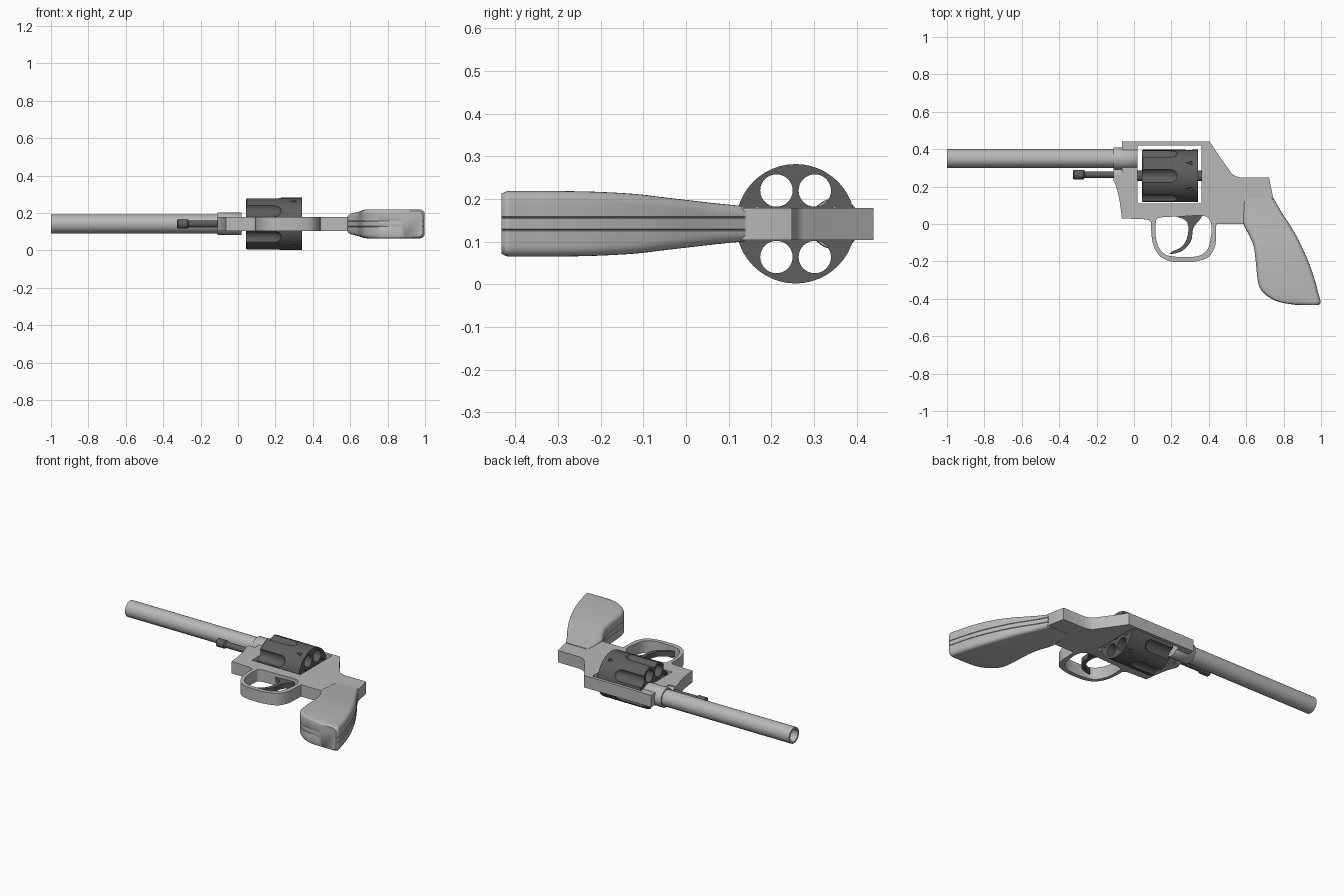
import bpy, bmesh, math
from mathutils import Vector

if "Cube" in bpy.data.objects:
    bpy.data.objects.remove(bpy.data.objects["Cube"])

ZC = 0.142          # mid plane of the model
BARREL_Y = 0.35
DRUM_Y = 0.257
ROD_Y = 0.264


def material(name, v):
    m = bpy.data.materials.new(name)
    m.diffuse_color = (v, v, v, 1)
    m.use_nodes = True
    m.node_tree.nodes["Principled BSDF"].inputs["Base Color"].default_value = m.diffuse_color
    return m


LIGHT = material("light_steel", 0.48)
DARK = material("dark_steel", 0.11)


def finish(obj, mat, angle=35):
    obj.data.materials.clear()
    obj.data.materials.append(mat)
    bpy.ops.object.select_all(action='DESELECT')
    obj.select_set(True)
    bpy.context.view_layer.objects.active = obj
    bpy.ops.object.shade_smooth_by_angle(angle=math.radians(angle))


def to_object(name, bm):
    bmesh.ops.remove_doubles(bm, verts=bm.verts, dist=1e-5)
    bmesh.ops.recalc_face_normals(bm, faces=bm.faces)
    me = bpy.data.meshes.new(name)
    bm.to_mesh(me)
    bm.free()
    obj = bpy.data.objects.new(name, me)
    bpy.context.collection.objects.link(obj)
    return obj


def add_lathe(bm, profile, y, z=ZC, n=48, closed=False):
    """Turn (x, radius) points about an axis parallel to x."""
    rings = []
    for x, r in profile:
        if r < 1e-6:
            rings.append([bm.verts.new((x, y, z))] * n)
        else:
            rings.append([bm.verts.new((x, y + r * math.cos(2 * math.pi * i / n),
                                        z + r * math.sin(2 * math.pi * i / n))) for i in range(n)])
    pairs = list(zip(rings, rings[1:]))
    if closed:
        pairs.append((rings[-1], rings[0]))
    for a, b in pairs:
        for i in range(n):
            j = (i + 1) % n
            vs = list(dict.fromkeys([a[i], a[j], b[j], b[i]]))
            if len(vs) > 2:
                bm.faces.new(vs)


def lathe(name, profile, y, mat, closed=False):
    bm = bmesh.new()
    add_lathe(bm, profile, y, closed=closed)
    obj = to_object(name, bm)
    finish(obj, mat)
    return obj


def catmull(pts, steps=6, closed=False):
    pts = [Vector(p) for p in pts]
    n, out = len(pts), []
    for i in range(n if closed else n - 1):
        pick = (lambda k: pts[k % n]) if closed else (lambda k: pts[max(0, min(n - 1, k))])
        a, b, c, d = (pick(i + k) for k in (-1, 0, 1, 2))
        for s in range(steps):
            t = s / steps
            out.append(0.5 * (2 * b + (c - a) * t + (2 * a - 5 * b + 4 * c - d) * t * t
                              + (3 * b - a - 3 * c + d) * t ** 3))
    if not closed:
        out.append(pts[-1])
    return out


def plate(name, loops, half, mat):
    """Flat outline with holes, extruded both ways from the mid plane."""
    cu = bpy.data.curves.new(name, 'CURVE')
    cu.dimensions = '2D'
    cu.fill_mode = 'BOTH'
    cu.extrude = half
    for loop in loops:
        sp = cu.splines.new('POLY')
        sp.points.add(len(loop) - 1)
        for p, q in zip(sp.points, loop):
            p.co = (q[0], q[1], 0, 1)
        sp.use_cyclic_u = True
    tmp = bpy.data.objects.new(name + "_curve", cu)
    bpy.context.collection.objects.link(tmp)
    bpy.context.view_layer.update()
    me = bpy.data.meshes.new_from_object(tmp.evaluated_get(bpy.context.evaluated_depsgraph_get()))
    bpy.data.objects.remove(tmp)
    bm = bmesh.new()
    bm.from_mesh(me)
    bmesh.ops.translate(bm, verts=bm.verts, vec=(0, 0, ZC))
    obj = to_object(name, bm)
    finish(obj, mat)
    return obj


# frame with trigger guard, drum window and guard opening
guard = catmull([(.44, 0), (.438, -.06), (.433, -.12), (.40, -.175), (.33, -.2), (.26, -.204),
                 (.19, -.198), (.135, -.168), (.103, -.11), (.093, -.05), (.092, .01)])
back = catmull([(.405, .44), (.455, .365), (.505, .295), (.53, .263), (.57, .248)], 5)
front = catmull([(-.065, .03), (-.075, .11), (-.092, .19), (-.11, .235)], 5)
outline = (back + [(.722, .248), (.745, .135), (.73, .08), (.63, 0)]
           + guard + [(.08, .02), (.06, .025)] + front
           + [(-.11, .262), (-.065, .262), (-.065, .44)])
window = [(.02, .11), (.36, .11), (.36, .42), (.02, .42)]
opening = catmull([(.135, .033), (.116, 0), (.118, -.08), (.15, -.15), (.21, -.174), (.33, -.174),
                   (.39, -.14), (.41, -.075), (.413, 0), (.375, .043), (.25, .04)], closed=True)
plate("frame", [outline, window, opening], 0.0375, LIGHT)

# trigger
plate("trigger", [catmull([(.215, .05), (.28, .015), (.289, -.05), (.262, -.115), (.195, -.153),
                           (.205, -.16), (.26, -.142), (.305, -.09), (.318, -.02), (.36, .05)],
                          closed=True)], 0.016, DARK)

# barrel, collar and the lug that carries the rod
lathe("barrel", [(-1, .05), (.02, .05), (.02, .038), (-1, .038)], BARREL_Y, LIGHT, True)
lathe("barrel_collar", [(-.11, .045), (-.11, .058), (-.107, .06), (.017, .06), (.02, .058), (.02, .045)],
      BARREL_Y, LIGHT, True)
lathe("rod_lug", [(-.11, 0), (-.11, .031), (.02, .031), (.02, 0)], ROD_Y, LIGHT)
lathe("ejector_rod", [(-.325, 0), (-.325, .022), (-.322, .025), (-.27, .025), (-.262, .018),
                      (-.1, .018), (-.1, 0)], ROD_Y, DARK)

# drum with chambers, flutes and stop notches
drum = lathe("drum", [(.043, 0), (.043, .136), (.047, .14), (.342, .14), (.342, 0)], DRUM_Y, DARK)
cut = bmesh.new()
flute = [(0, 0), (0, .04)] + [(.19 + .045 * math.sin(a * math.pi / 12), .04 * math.cos(a * math.pi / 12))
                              for a in range(7)]
for k in range(6):
    a, b = math.radians(60 * k), math.radians(60 * k + 30)
    at = lambda r, t: (DRUM_Y + r * math.cos(t), ZC + r * math.sin(t))
    add_lathe(cut, [(0, 0), (0, .038), (.4, .038), (.4, 0)], *at(.09, a), n=32)
    add_lathe(cut, flute, *at(.155, b), n=32)
    add_lathe(cut, [(.275, 0), (.31, .011), (.31, 0)], *at(.14, a), n=12)
cutter = to_object("drum_cutter", cut)
cutter.hide_render = True
mod = drum.modifiers.new("cuts", 'BOOLEAN')
mod.operation = 'DIFFERENCE'
mod.solver = 'EXACT'
mod.object = cutter
bpy.context.view_layer.objects.active = drum
bpy.ops.object.modifier_apply(modifier=mod.name)
bpy.data.objects.remove(cutter)
finish(drum, DARK)
lathe("drum_pin", [(.01, 0), (.01, .028), (.365, .028), (.365, 0)], DRUM_Y, DARK)

# grip: rounded sections (y, front x, back x, half thickness) with two seams
rows = catmull([(.14, .583, .745, .041), (.07, .583, .785, .048), (0, .586, .83, .056),
                (-.06, .615, .866, .063), (-.12, .64, .896, .070), (-.21, .652, .936, .075),
                (-.31, .663, .970, .077), (-.36, .685, .983, .077), (-.40, .735, .994, .077),
                (-.42, .79, .998, .076), (-.433, .87, .988, .070)], 4)


def section(xf, xb, h):
    r = min(.024, h * .5)
    pts = []
    for side, x in ((1, xb), (-1, xf)):
        for sz in (-1, 1):
            z0 = sz * side
            arc = [(x - side * r + side * r * math.cos(t), z0 * (h - r + r * math.sin(t)))
                   for t in (i * math.pi / 10 for i in range(6))]
            pts += arc[::-1] if sz < 0 else arc
            if sz < 0:    # seams along the strap
                for s in (-1, 1):
                    for dz, dep in ((-.002, 0), (0, .005), (.002, 0)):
                        pts.append((x - side * dep, side * (s * .0145 + dz)))
    return pts


bm = bmesh.new()
rings = [[bm.verts.new((x, y, ZC + z)) for x, z in section(xf, xb, h)] for y, xf, xb, h in rows]
for a, b in zip(rings, rings[1:]):
    for i in range(len(a)):
        j = (i + 1) % len(a)
        bm.faces.new((a[i], a[j], b[j], b[i]))
bm.faces.new(rings[0])
bm.faces.new(rings[-1])
finish(to_object("grip", bm), LIGHT, 40)
